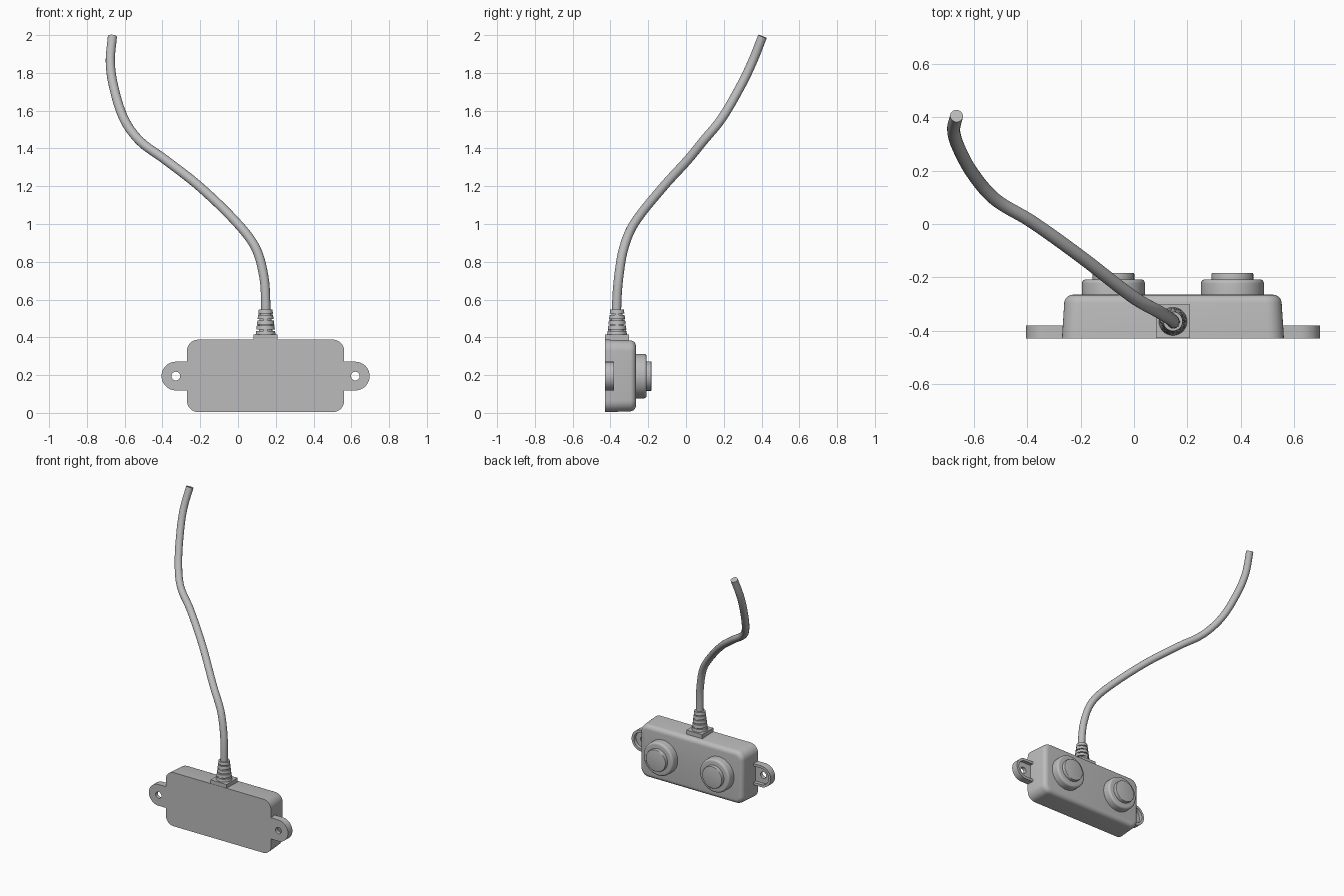
import bpy, bmesh, math
from mathutils import Vector, Matrix

if "Cube" in bpy.data.objects:
    bpy.data.objects.remove(bpy.data.objects["Cube"], do_unlink=True)

grey = bpy.data.materials.new("plain_grey")
grey.use_nodes = True
COLOUR = (0.5, 0.5, 0.5, 1)
grey.diffuse_color = COLOUR
grey.node_tree.nodes["Principled BSDF"].inputs["Base Color"].default_value = COLOUR

FRONT, MID_Z = -0.43, 0.195
CABLE_X, CABLE_Y = 0.146, -0.365
BACKWARD = Matrix.Rotation(-math.pi / 2, 4, 'X')   # turns local z into +y


def smooth(ob):
    bpy.ops.object.select_all(action='DESELECT')
    ob.select_set(True)
    bpy.context.view_layer.objects.active = ob
    bpy.ops.object.shade_smooth_by_angle(angle=math.radians(35))


def finish(bm, name):
    bmesh.ops.recalc_face_normals(bm, faces=bm.faces)
    me = bpy.data.meshes.new(name)
    bm.to_mesh(me)
    bm.free()
    ob = bpy.data.objects.new(name, me)
    bpy.context.collection.objects.link(ob)
    me.materials.append(grey)
    smooth(ob)
    return ob


def slab(name, outline, y0, y1, inset=1.0, centre=(0, 0), round_edge=0):
    """Extrude an x-z outline backward, with optional draft and rounded rim."""
    bm = bmesh.new()
    face = bm.faces.new([bm.verts.new((x, y0, z)) for x, z in outline])
    new = bmesh.ops.extrude_face_region(bm, geom=[face])["geom"]
    if not face.is_valid or len(bm.faces) == len(outline) + 1:
        bm.faces.new([v for v in bm.verts if v.co.y == y0][:len(outline)])
    for v in (g for g in new if isinstance(g, bmesh.types.BMVert)):
        v.co = (centre[0] + (v.co.x - centre[0]) * inset, y1,
                centre[1] + (v.co.z - centre[1]) * inset)
    if round_edge:
        rim = [e for e in bm.edges if all(abs(v.co.y - y1) < 1e-5 for v in e.verts)]
        bmesh.ops.bevel(bm, geom=rim, offset=round_edge, segments=5,
                        profile=0.5, affect='EDGES')
    return finish(bm, name)


def lathe(name, profile, location, rotation=Matrix(), steps=48):
    """Spin a closed (radius, height) profile around local z."""
    bm = bmesh.new()
    verts = [bm.verts.new((r, 0, h)) for r, h in profile]
    edges = [bm.edges.new(p) for p in zip(verts, verts[1:])]
    bmesh.ops.spin(bm, geom=verts + edges, cent=(0, 0, 0), axis=(0, 0, 1),
                   angle=math.tau, steps=steps)
    bmesh.ops.remove_doubles(bm, verts=bm.verts, dist=1e-5)
    bm.transform(Matrix.Translation(location) @ rotation)
    return finish(bm, name)


def arc(cx, cz, r, start, sweep, n):
    return [(cx + r * math.cos(math.radians(start + sweep * i / n)),
             cz + r * math.sin(math.radians(start + sweep * i / n)))
            for i in range(n + 1)]


def block(name, size, location):
    bm = bmesh.new()
    bmesh.ops.create_cube(bm, size=1, matrix=Matrix.Translation(location)
                          @ Matrix.Diagonal((*size, 1)))
    return finish(bm, name)


def cut(ob, cutter):
    mod = ob.modifiers.new("cut", 'BOOLEAN')
    mod.operation, mod.solver, mod.object = 'DIFFERENCE', 'EXACT', cutter
    bpy.context.view_layer.objects.active = ob
    bpy.ops.object.modifier_apply(modifier=mod.name)
    bpy.data.objects.remove(cutter, do_unlink=True)


# Housing: rounded rectangle with slight draft and softened back rim
x0, x1, z0, z1, r = -0.27, 0.562, 0.004, 0.388, 0.06
mid_x = (x0 + x1) / 2
outline = (arc(x1 - r, z1 - r, r, 0, 90, 8) + arc(x0 + r, z1 - r, r, 90, 90, 8)
           + arc(x0 + r, z0 + r, r, 180, 90, 8) + arc(x1 - r, z0 + r, r, 270, 90, 8))
slab("housing", outline, FRONT, -0.265, 0.975, (mid_x, MID_Z), 0.03)

# Mounting ears: rounded tabs with a recessed back and a screw hole
for side, label in ((1, "left"), (-1, "right")):
    cx = mid_x + side * 0.475
    start = -90 if side == 1 else 90
    inner = cx - side * 0.085

    def tab(radius, root):
        pts = arc(cx, MID_Z, radius, start, 180, 24)
        return pts + [(root, pts[-1][1]), (root, pts[0][1])]

    ear = slab(label + "_mounting_ear", tab(0.076, inner), FRONT, -0.38)
    cut(ear, slab("recess_cutter", tab(0.058, inner + side * 0.01), -0.405, -0.3))
    cut(ear, lathe("hole_cutter", [(0, 0), (0.023, 0), (0.023, 0.2), (0, 0.2)],
                   (cx, FRONT - 0.1, MID_Z), BACKWARD, 24))
    smooth(ear)

# Sensor eyes: rounded collar with a smaller cap
for label, x in (("right", -0.077), ("left", 0.369)):
    collar = [(0, 0), (0.118, 0)] + arc(0.103, 0.05, 0.015, 0, 90, 5) + [(0, 0.065)]
    lathe(label + "_sensor_collar", collar, (x, -0.273, MID_Z), BACKWARD)
    cap = [(0, 0), (0.078, 0)] + arc(0.074, 0.026, 0.004, 0, 90, 3) + [(0, 0.03)]
    lathe(label + "_sensor_cap", cap, (x, -0.213, MID_Z), BACKWARD)

# Cable gland: square foot, core, tapering ribs and joining spines
block("gland_foot", (0.126, 0.126, 0.04), (CABLE_X, CABLE_Y, 0.394))
lathe("gland_core", [(0, 0), (0.038, 0), (0.028, 0.14), (0, 0.14)],
      (CABLE_X, CABLE_Y, 0.405), steps=32)
RIBS = 5
for i in range(RIBS):
    h = 0.412 + i * 0.0285
    wide = 0.053 - i * 0.0035
    lathe(f"gland_rib_{i + 1}",
          [(0.02, 0), (wide, 0), (wide - 0.003, 0.021), (0.02, 0.021), (0.02, 0)],
          (CABLE_X, CABLE_Y, h), steps=32)
for i in range(RIBS - 1):
    span = 0.094 - i * 0.007
    size = (span, 0.022, 0.012) if i % 2 else (0.022, span, 0.012)
    block(f"gland_spine_{i + 1}", size,
          (CABLE_X, CABLE_Y, 0.412 + i * 0.0285 + 0.0245))

# Cable: one smooth tube swept along a rising S curve
path = [(CABLE_X, CABLE_Y, 0.42), (0.147, -0.367, 0.57), (0.137, -0.356, 0.72),
        (0.095, -0.33, 0.87), (0.0, -0.276, 1.0), (-0.2, -0.122, 1.195),
        (-0.385, 0.01, 1.34), (-0.52, 0.092, 1.44), (-0.605, 0.19, 1.56),
        (-0.66, 0.292, 1.735), (-0.676, 0.352, 1.86), (-0.665, 0.405, 1.993)]
curve = bpy.data.curves.new("cable", 'CURVE')
curve.dimensions = '3D'
curve.bevel_depth, curve.bevel_resolution = 0.0245, 6
curve.resolution_u, curve.use_fill_caps = 8, True
spline = curve.splines.new('BEZIER')
spline.bezier_points.add(len(path) - 1)
for i, (point, co) in enumerate(zip(spline.bezier_points, path)):
    prev, nxt = Vector(path[max(i - 1, 0)]), Vector(path[min(i + 1, len(path) - 1)])
    here = Vector(co)
    tangent = (nxt - prev).normalized()
    point.handle_left_type = point.handle_right_type = 'FREE'
    point.co = here
    point.handle_left = here - tangent * (here - prev).length / 3
    point.handle_right = here + tangent * (nxt - here).length / 3
cable = bpy.data.objects.new("cable", curve)
bpy.context.collection.objects.link(cable)
curve.materials.append(grey)
bpy.ops.object.select_all(action='DESELECT')
cable.select_set(True)
bpy.context.view_layer.objects.active = cable
bpy.ops.object.convert(target='MESH')
smooth(bpy.context.view_layer.objects.active)
